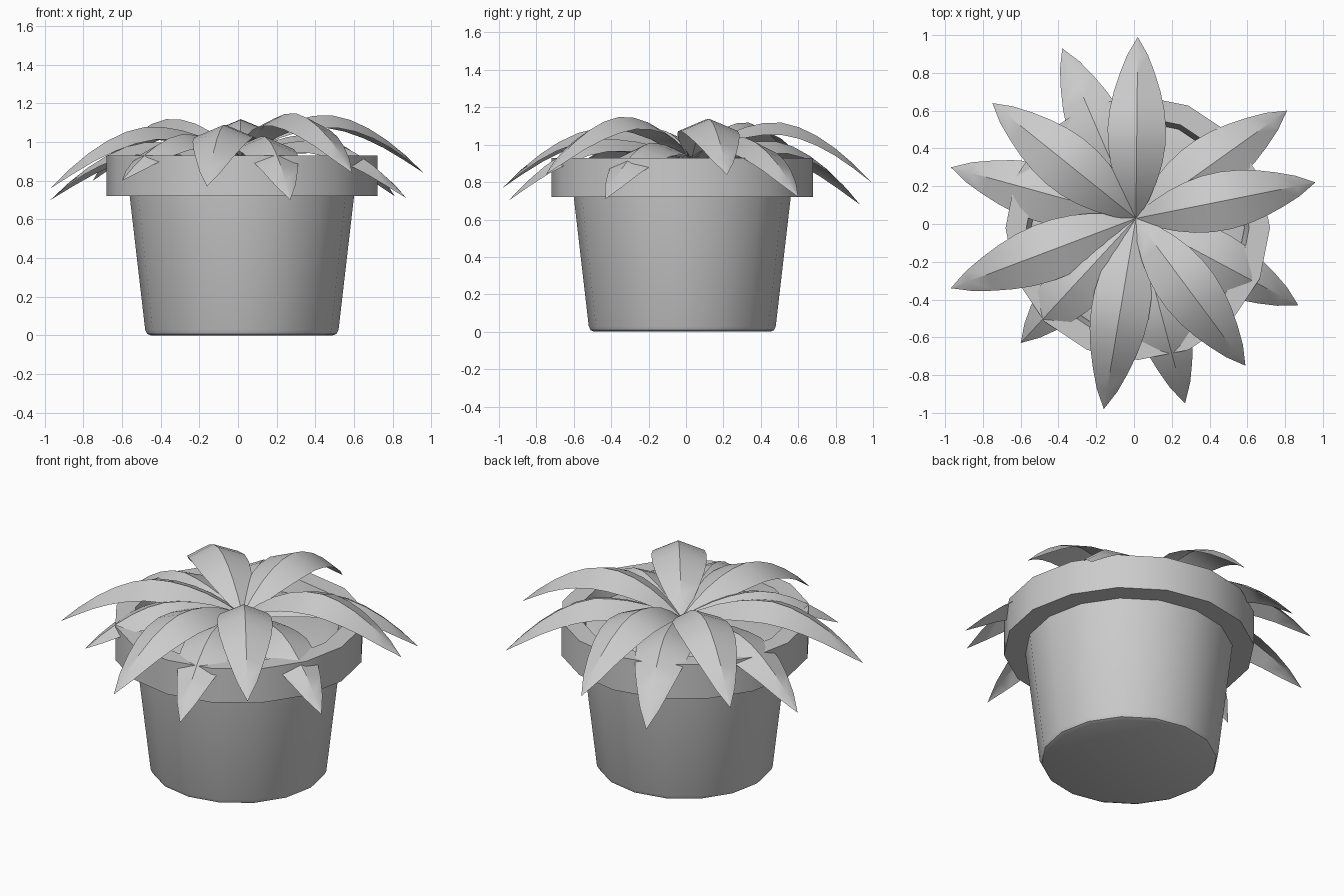
import bpy, math
from mathutils import Vector

if "Cube" in bpy.data.objects:
    bpy.data.objects.remove(bpy.data.objects["Cube"])

CENTRE = Vector((0.02, -0.02, 0))
SIDES = 16


def make_object(name, verts, faces, angle=30):
    mesh = bpy.data.meshes.new(name)
    mesh.from_pydata(verts, [], faces)
    mesh.update()
    ob = bpy.data.objects.new(name, mesh)
    bpy.context.collection.objects.link(ob)
    bpy.ops.object.select_all(action='DESELECT')
    ob.select_set(True)
    bpy.context.view_layer.objects.active = ob
    bpy.ops.object.shade_smooth_by_angle(angle=math.radians(angle))
    return ob


def lathe(name, profile):
    """Revolve (radius, z) points and cap both ends."""
    verts, faces, n = [], [], SIDES
    for r, z in profile:
        for i in range(n):
            a = 2 * math.pi * i / n
            verts.append(CENTRE + Vector((r * math.cos(a), r * math.sin(a), z)))
    for k in range(len(profile) - 1):
        for i in range(n):
            j = (i + 1) % n
            faces.append((k * n + i, k * n + j, (k + 1) * n + j, (k + 1) * n + i))
    faces.append(tuple(reversed(range(n))))
    last = (len(profile) - 1) * n
    faces.append(tuple(last + i for i in range(n)))
    return make_object(name, verts, faces)


def leaf(name, tip, apex, base_z=0.92, segs=10):
    """Arched leaf with a raised midrib, from the plant centre to its tip."""
    base = Vector((0.01, 0.03, 0))
    end = Vector((tip[0], tip[1], 0))
    side = (end - base).normalized().cross(Vector((0, 0, 1)))
    peak = 0.47
    verts, faces = [], []
    for i in range(segs + 1):
        t = i / segs
        if t < peak:
            z = apex - (apex - base_z) * ((peak - t) / peak) ** 2
        else:
            z = apex - (apex - tip[2]) * ((t - peak) / (1 - peak)) ** 1.75
        w = 0.012 + 0.143 * math.sin(math.pi * t ** 0.92) ** 0.95 if 0 < t < 1 else 0.012 * (1 - t)
        mid = base.lerp(end, t) + Vector((0, 0, z))
        drop = Vector((0, 0, 0.42 * w))
        verts += [mid - side * w - drop, mid, mid + side * w - drop]
    for i in range(segs):
        a = 3 * i
        faces += [(a, a + 1, a + 4, a + 3), (a + 1, a + 2, a + 5, a + 4)]
    return make_object(name, verts, faces, 35)


# Pot with rolled foot, tapered wall and thick collar
lathe("pot", [(0.47, 0), (0.49, 0.008), (0.50, 0.03), (0.58, 0.72), (0.70, 0.72),
              (0.70, 0.93), (0.59, 0.93), (0.56, 0.82)])

# Soil filling the pot
lathe("soil", [(0.55, 0.80), (0.565, 0.85), (0.50, 0.87)])

# Leaves: tip x, y, z and arch height
leaves = [
    ((0.02, 0.99, 0.80), 1.12), ((-0.38, 0.93, 0.68), 1.02),
    ((-0.75, 0.64, 0.80), 1.12), ((-0.97, 0.30, 0.70), 1.00),
    ((-0.97, -0.34, 0.76), 1.08), ((-0.60, -0.63, 0.80), 1.04),
    ((-0.16, -0.98, 0.77), 1.09), ((0.27, -0.95, 0.70), 1.03),
    ((0.59, -0.75, 0.84), 1.15), ((0.87, -0.43, 0.71), 1.01),
    ((0.96, 0.22, 0.84), 1.14), ((0.81, 0.60, 0.72), 1.04),
]
for i, (tip, apex) in enumerate(leaves):
    leaf(f"leaf_{i + 1}", tip, apex)
